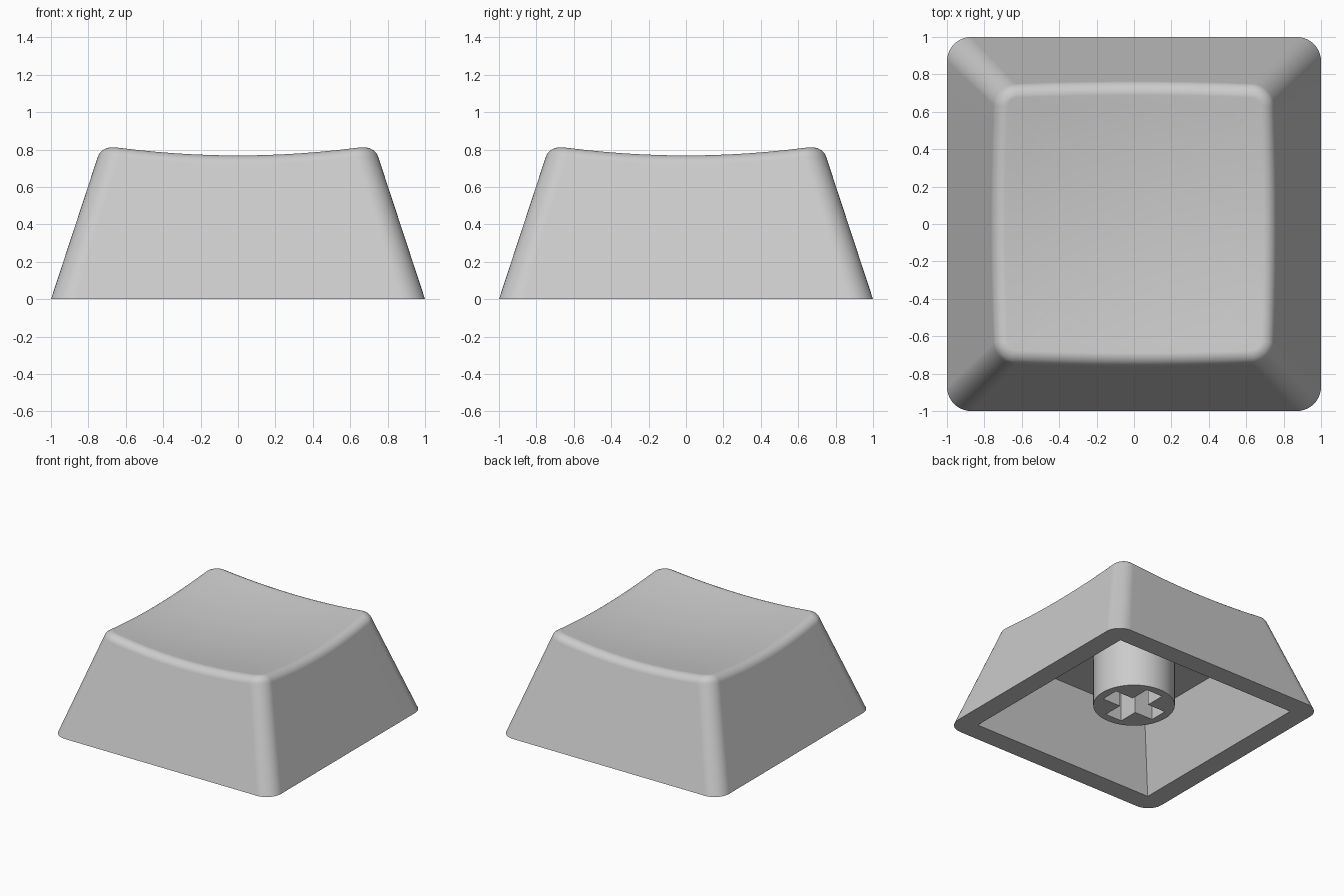
import bpy, bmesh, math

if "Cube" in bpy.data.objects:
    bpy.data.objects.remove(bpy.data.objects["Cube"], do_unlink=True)

SIDE, CORNER = 12, 10          # segments per straight side and per corner
TAPER = 0.329                  # inward lean of the walls
FILLET = 0.07                  # radius of the rounded top edge
LEAN = math.atan(TAPER)
THICK = 0.165
CEILING = 0.55

grey = bpy.data.materials.new("light_grey_plastic")
grey.use_nodes = True
colour = (0.6, 0.6, 0.6, 1)
grey.diffuse_color = colour
bsdf = next(n for n in grey.node_tree.nodes if n.type == "BSDF_PRINCIPLED")
bsdf.inputs["Base Color"].default_value = colour
bsdf.inputs["Roughness"].default_value = 0.6


def finish(bm, name):
    """Turn a bmesh into a smooth object with sharp hard edges."""
    bmesh.ops.recalc_face_normals(bm, faces=bm.faces)
    mesh = bpy.data.meshes.new(name)
    bm.to_mesh(mesh)
    bm.free()
    mesh.materials.append(grey)
    obj = bpy.data.objects.new(name, mesh)
    bpy.context.collection.objects.link(obj)
    bpy.ops.object.select_all(action="DESELECT")
    obj.select_set(True)
    bpy.context.view_layer.objects.active = obj
    bpy.ops.object.shade_smooth_by_angle(angle=math.radians(35))
    weighted = obj.modifiers.new("even_shading", "WEIGHTED_NORMAL")
    weighted.keep_sharp = True
    return obj


def outline(i, half, radius):
    """Point i on a rounded square."""
    quarter, k = divmod(i, SIDE + CORNER)
    inner = half - radius
    if k < SIDE:
        x, y = half, inner * (2 * k / SIDE - 1)
    else:
        a = (k - SIDE) / CORNER * math.pi / 2
        x, y = inner + radius * math.cos(a), inner + radius * math.sin(a)
    for _ in range(quarter):
        x, y = -y, x
    return x, y


def dish(x, y):
    """Height of the hollowed top surface."""
    return 0.717 + (x * x + y * y) / 9.4


def wall(z):
    return 1 - TAPER * z


COUNT = 4 * (SIDE + CORNER)


def column(i):
    """Section from the cavity ceiling, round the rim, up to the dish."""
    pts = [(*outline(i, wall(CEILING) - THICK, 0), CEILING),
           (*outline(i, 1 - THICK, 0), 0),
           (*outline(i, 1, 0.13), 0)]
    # centre of the top fillet, tangent to the leaning wall
    half = 0.68
    for _ in range(6):
        zc = dish(*outline(i, half, 0.05)) - FILLET
        half = wall(zc) - FILLET / math.cos(LEAN)
    for s in range(9):
        a = LEAN + (math.radians(96) - LEAN) * s / 8
        out = FILLET * math.cos(a)
        pts.append((*outline(i, half + out, 0.05 + out), zc + FILLET * math.sin(a)))
    ex, ey, ez = pts[-1]
    # concentric rings of the dish
    for s in range(1, 12):
        f = 1 - s / 12
        x, y = ex * f, ey * f
        pts.append((x, y, dish(x, y) + (ez - dish(ex, ey)) * f ** 4))
    return pts


# Cap shell
bm = bmesh.new()
cols = [[bm.verts.new(p) for p in column(i)] for i in range(COUNT)]
pole = bm.verts.new((0, 0, dish(0, 0)))
for i in range(COUNT):
    a, b = cols[i], cols[(i + 1) % COUNT]
    for j in range(len(a) - 1):
        bm.faces.new((a[j], b[j], b[j + 1], a[j + 1]))
    bm.faces.new((a[-1], b[-1], pole))
bm.faces.new([c[0] for c in cols])
bmesh.ops.remove_doubles(bm, verts=bm.verts, dist=1e-5)
finish(bm, "cap_shell")

# Stem: round post with a cross-shaped socket
BASE, RADIUS, ARM, WIDTH = 0.112, 0.307, 0.24, 0.075
circle = [(RADIUS * math.cos(math.tau * i / 64), RADIUS * math.sin(math.tau * i / 64))
          for i in range(64)]
cross = []
x_y = [(ARM, -WIDTH), (ARM, WIDTH), (WIDTH, WIDTH)]
for _ in range(4):
    cross += x_y
    x_y = [(-y, x) for x, y in x_y]

bm = bmesh.new()
edges = []
for loop in (circle, cross):
    vs = [bm.verts.new((x, y, BASE)) for x, y in loop]
    edges += [bm.edges.new((vs[k - 1], vs[k])) for k in range(len(vs))]
bmesh.ops.triangle_fill(bm, edges=edges, use_beauty=True)
ext = bmesh.ops.extrude_face_region(bm, geom=bm.faces[:], use_keep_orig=True)
top = [v for v in ext["geom"] if isinstance(v, bmesh.types.BMVert)]
bmesh.ops.translate(bm, verts=top, vec=(0, 0, CEILING + 0.01 - BASE))
finish(bm, "stem")
